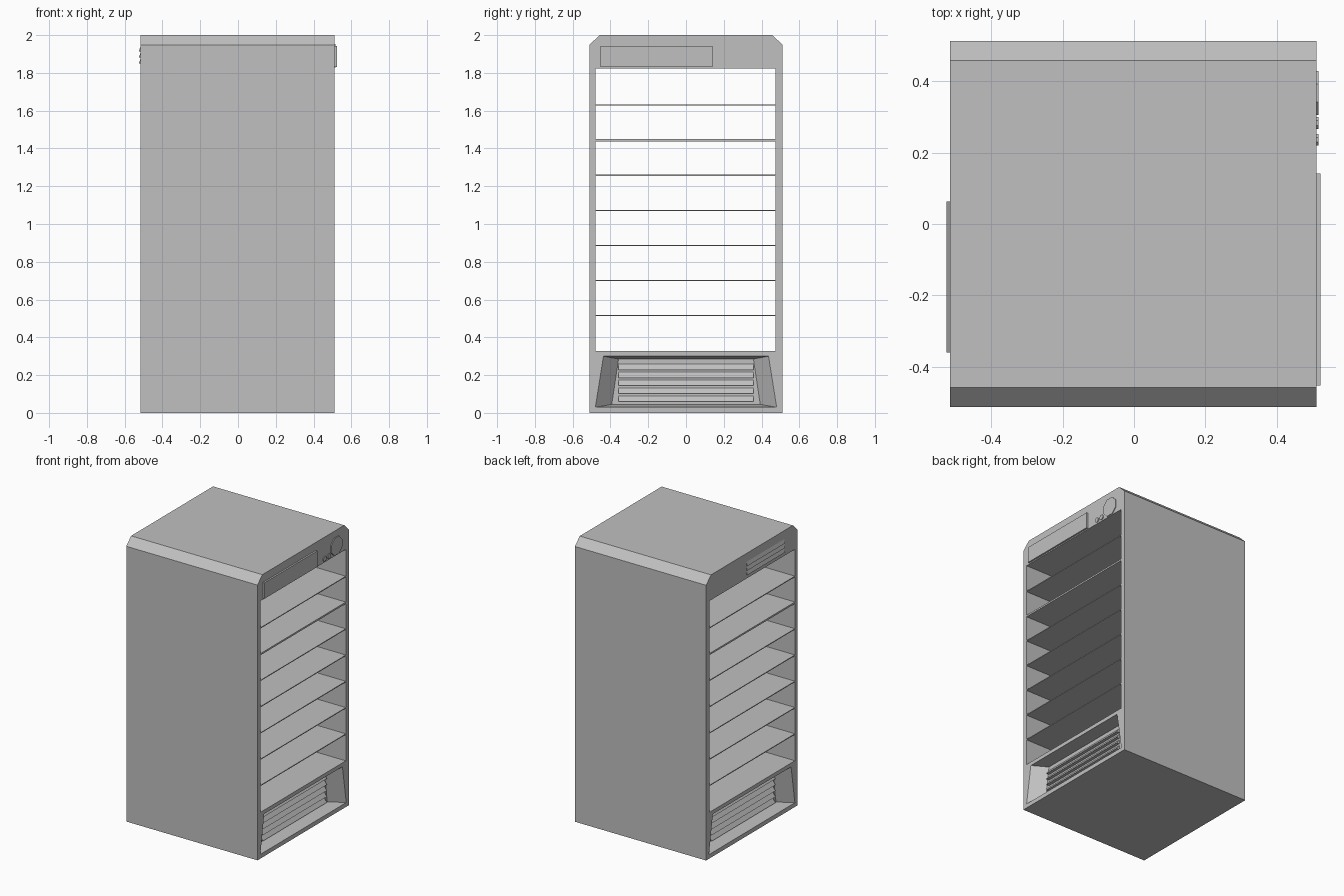
import bpy, bmesh
from math import cos, sin, pi

cube = bpy.data.objects.get("Cube")
if cube:
    bpy.data.objects.remove(cube, do_unlink=True)

grey = bpy.data.materials.new("light_grey_metal")
grey.use_nodes = True
COLOUR = (0.53, 0.53, 0.53, 1)
grey.diffuse_color = COLOUR
grey.node_tree.nodes["Principled BSDF"].inputs["Base Color"].default_value = COLOUR

X0, X1 = -0.516, 0.511      # the two open ends of the cabinet


def loft(name, xa, ring_a, xb, ring_b=None):
    """Closed solid between two (y, z) outlines at xa and xb."""
    bm = bmesh.new()
    a = [bm.verts.new((xa, y, z)) for y, z in ring_a]
    b = [bm.verts.new((xb, y, z)) for y, z in (ring_b or ring_a)]
    bm.faces.new(a)
    bm.faces.new(b[::-1])
    n = len(a)
    for i in range(n):
        j = (i + 1) % n
        bm.faces.new((a[i], b[i], b[j], a[j]))
    bmesh.ops.recalc_face_normals(bm, faces=bm.faces)
    mesh = bpy.data.meshes.new(name)
    bm.to_mesh(mesh)
    bm.free()
    mesh.materials.append(grey)
    obj = bpy.data.objects.new(name, mesh)
    bpy.context.collection.objects.link(obj)
    return obj


def rect(y0, y1, z0, z1):
    return [(y0, z0), (y1, z0), (y1, z1), (y0, z1)]


def disc(y, z, r, n=8):
    return [(y + r * cos(2 * pi * (i + 0.5) / n), z + r * sin(2 * pi * (i + 0.5) / n))
            for i in range(n)]


def cut(target, cutter):
    mod = target.modifiers.new("cut", 'BOOLEAN')
    mod.operation, mod.solver, mod.object = 'DIFFERENCE', 'EXACT', cutter
    bpy.context.view_layer.objects.active = target
    bpy.ops.object.modifier_apply(modifier=mod.name)
    bpy.data.objects.remove(cutter, do_unlink=True)


def slat(name, x, out, y0, y1, z0, z1):
    """Louvre blade: sits on plane x, leaning outwards towards its lower edge."""
    bm = bmesh.new()
    ends = [[bm.verts.new(p) for p in ((x, y, z0), (x + out, y, z0), (x, y, z1))]
            for y in (y0, y1)]
    bm.faces.new(ends[0])
    bm.faces.new(ends[1][::-1])
    for i in range(3):
        j = (i + 1) % 3
        bm.faces.new((ends[0][i], ends[1][i], ends[1][j], ends[0][j]))
    bmesh.ops.recalc_face_normals(bm, faces=bm.faces)
    mesh = bpy.data.meshes.new(name)
    bm.to_mesh(mesh)
    bm.free()
    mesh.materials.append(grey)
    bpy.context.collection.objects.link(bpy.data.objects.new(name, mesh))


# Cabinet shell with chamfered top edges and a bay open at both ends
cabinet = loft("cabinet_body", X0, [(-0.512, 0), (0.512, 0), (0.512, 1.947), (0.458, 2),
                                    (-0.458, 2), (-0.512, 1.947)], X1)
cut(cabinet, loft("bay_cutter", -0.6, rect(-0.48, 0.475, 0.327, 1.822), 0.6))

# Tapered vent recess with louvres at each end of the base
mouth = [(-0.48, 0.03), (0.48, 0.03), (0.437, 0.30), (-0.437, 0.30)]
floor = [(-0.393, 0.045), (0.393, 0.045), (0.357, 0.285), (-0.357, 0.285)]
DEPTH = 0.087
for side, x, label in ((1, X1, "left"), (-1, X0, "right")):
    back = x - side * DEPTH
    over = 0.1
    outer = [(m[0] + over * (m[0] - f[0]), m[1] + over * (m[1] - f[1]))
             for m, f in zip(mouth, floor)]
    cut(cabinet, loft("recess_cutter", back, floor, x + side * DEPTH * over, outer))
    for i in range(5):
        z = 0.06 + 0.042 * i
        slat(f"{label}_vent_slat_{i + 1}", back, side * 0.022, -0.357, 0.357, z, z + 0.03)

# Shelves, with one thicker in the upper part
for i in range(7):
    z = 0.515 + 0.1858 * i
    half = 0.006 if i == 5 else 0.003
    loft(f"shelf_{i + 1}", X0, rect(-0.48, 0.475, z - half, z + half), X1)

# Control panel, dial and two buttons on the left end
loft("control_panel", X1, rect(-0.453, 0.141, 1.83, 1.943), X1 + 0.012)
loft("dial", X1, disc(0.367, 1.89, 0.067), X1 + 0.006)
for i, y in enumerate((0.236, 0.283)):
    loft(f"button_{i + 1}", X1, disc(y, 1.848, 0.018), X1 + 0.006)

# Upper louvres on the right end
for i in range(3):
    z = 1.85 + 0.032 * i
    slat(f"upper_slat_{i + 1}", X0, -0.009, -0.36, 0.063, z, z + 0.026)
